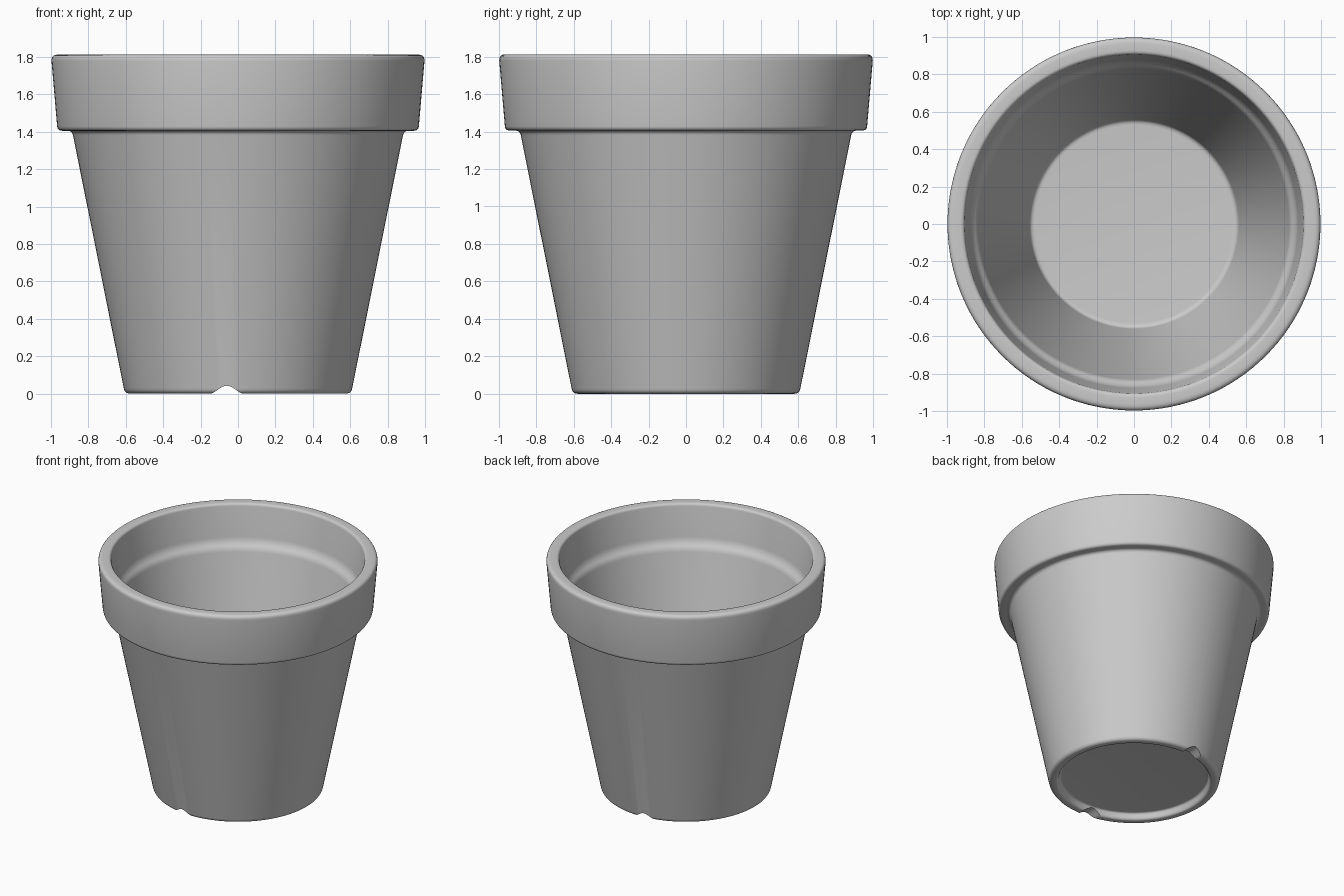
import bpy, bmesh, math
from mathutils import Vector

cube = bpy.data.objects.get("Cube")
if cube:
    bpy.data.objects.remove(cube, do_unlink=True)

clay = bpy.data.materials.new("grey clay")
clay.use_nodes = True
clay.diffuse_color = (0.6, 0.6, 0.6, 1)
clay.node_tree.nodes["Principled BSDF"].inputs["Base Color"].default_value = (0.6, 0.6, 0.6, 1)


def rounded(corners, steps=5):
    """Soften every inner corner (r, z, radius) of an open profile."""
    pts = []
    for i, (r, z, rad) in enumerate(corners):
        p = Vector((r, 0, z))
        if rad == 0:
            pts.append(p)
            continue
        a, b = (Vector((q[0], 0, q[1])) for q in (corners[i - 1], corners[i + 1]))
        a = p + (a - p).normalized() * rad
        b = p + (b - p).normalized() * rad
        for k in range(steps + 1):
            t = k / steps
            pts.append(a * (1 - t) ** 2 + p * 2 * t * (1 - t) + b * t ** 2)
    return pts


def add_object(name, bm):
    bmesh.ops.recalc_face_normals(bm, faces=bm.faces)
    me = bpy.data.meshes.new(name)
    bm.to_mesh(me)
    bm.free()
    me.materials.append(clay)
    ob = bpy.data.objects.new(name, me)
    bpy.context.collection.objects.link(ob)
    return ob


# Pot wall: recessed underside, tapered body, collar, inner ledge, floor
profile = rounded([
    (0, 0.05, 0),
    (0.53, 0.05, 0.015),
    (0.545, 0, 0.018),
    (0.605, 0, 0.028),
    (0.887, 1.405, 0.025),
    (0.965, 1.405, 0.025),
    (1.0, 1.812, 0.035),
    (0.908, 1.812, 0.02),
    (0.872, 1.53, 0.035),
    (0.835, 1.49, 0.025),
    (0.555, 0.11, 0.025),
    (0, 0.11, 0),
])
bm = bmesh.new()
verts = [bm.verts.new(p) for p in profile]
edges = [bm.edges.new(pair) for pair in zip(verts, verts[1:])]
bmesh.ops.spin(bm, geom=verts + edges, axis=(0, 0, 1), cent=(0, 0, 0),
               angle=math.tau, steps=128)
bmesh.ops.remove_doubles(bm, verts=bm.verts, dist=0.0005)
pot = add_object("pot", bm)

# Drain notches: one bell-shaped cutter through the front and back of the foot
bm = bmesh.new()
bell = [(-0.06 + 0.1 * t / 8, -0.004 + 0.046 * (0.5 + 0.5 * math.cos(math.pi * t / 8)))
        for t in range(-8, 9)]
outline = [(-0.16, -0.1)] + bell + [(0.04, -0.1)]
face = bm.faces.new([bm.verts.new((x, -1, z)) for x, z in outline])
ext = bmesh.ops.extrude_face_region(bm, geom=[face])
bmesh.ops.translate(bm, vec=(0, 2, 0),
                    verts=[g for g in ext["geom"] if isinstance(g, bmesh.types.BMVert)])
cutter = add_object("notch_cutter", bm)
cutter.hide_render = True
cutter.display_type = 'WIRE'

cut = pot.modifiers.new("drain_notches", 'BOOLEAN')
cut.operation = 'DIFFERENCE'
cut.solver = 'EXACT'
cut.object = cutter

# Apply the cut, then smooth
bpy.ops.object.select_all(action='DESELECT')
bpy.context.view_layer.objects.active = pot
pot.select_set(True)
bpy.ops.object.modifier_apply(modifier=cut.name)
bpy.data.objects.remove(cutter, do_unlink=True)
bpy.ops.object.shade_smooth_by_angle(angle=math.radians(40))
